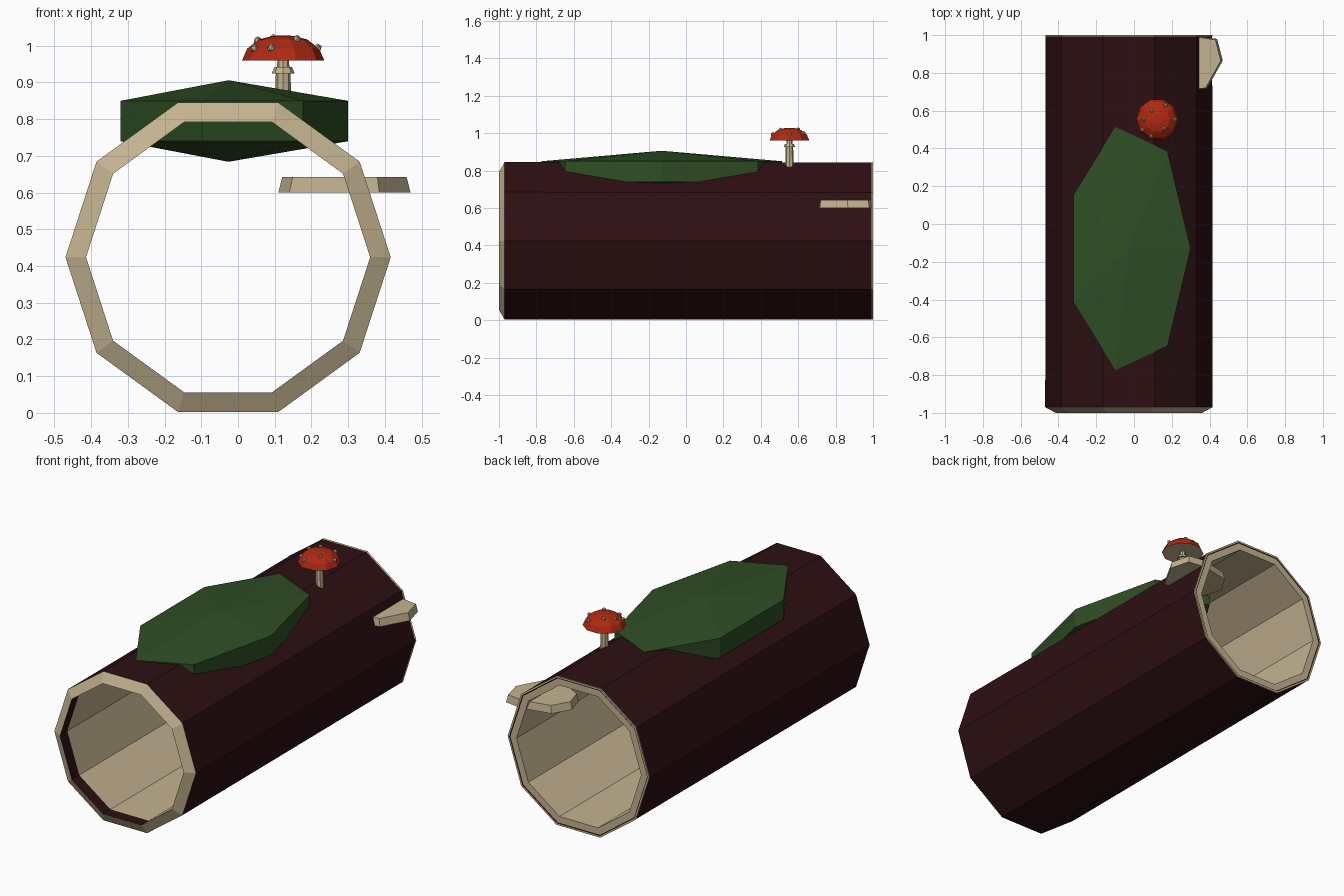
import bpy, bmesh, math
from mathutils import Vector

cube = bpy.data.objects.get("Cube")
if cube:
    bpy.data.objects.remove(cube, do_unlink=True)


def material(name, rgb):
    m = bpy.data.materials.new(name)
    m.use_nodes = True
    m.diffuse_color = (*rgb, 1)
    bsdf = m.node_tree.nodes["Principled BSDF"]
    bsdf.inputs["Base Color"].default_value = (*rgb, 1)
    bsdf.inputs["Roughness"].default_value = 0.9
    return m


BARK = material("dark_bark", (0.027, 0.005, 0.006))
WOOD = material("pale_wood", (0.55, 0.45, 0.28))
MOSS = material("moss_green", (0.028, 0.075, 0.018))
RED = material("cap_red", (0.43, 0.022, 0.006))


def finish(name, bm, mats):
    bmesh.ops.recalc_face_normals(bm, faces=bm.faces)
    mesh = bpy.data.meshes.new(name)
    bm.to_mesh(mesh)
    bm.free()
    for m in mats:
        mesh.materials.append(m)
    obj = bpy.data.objects.new(name, mesh)
    bpy.context.collection.objects.link(obj)
    return obj


def lathe(name, profile, sides, centre, mats, along_y=False, stretch=1, closed=False):
    """Turn (radius, height, material index) points; radius 0 makes a tip."""
    bm = bmesh.new()
    rings = []
    for r, h, _ in profile:
        ring = []
        for i in range(1 if r == 0 else sides):
            a = math.tau * i / sides
            u, v = r * math.cos(a), r * math.sin(a) * stretch
            p = Vector((u, h, v) if along_y else (u, v, h))
            ring.append(bm.verts.new(p + Vector(centre)))
        rings.append(ring)
    for k in range(len(profile) if closed else len(profile) - 1):
        a, b = rings[k], rings[(k + 1) % len(rings)]
        for i in range(sides):
            j = (i + 1) % sides
            corners = [a[i % len(a)], a[j % len(a)], b[j % len(b)], b[i % len(b)]]
            f = bm.faces.new(list(dict.fromkeys(corners)))
            f.material_index = profile[k][2]
    return finish(name, bm, mats)


# Hollow ten-sided log: chamfered front rim, bark outside, pale wood inside
lathe("hollow_log", [
    (0.387, -1.0, 1), (0.443, -0.97, 0),
    (0.441, 0.992, 1), (0.443, 1.0, 1),
    (0.434, 1.0, 0), (0.428, 0.997, 1),
    (0.39, 0.997, 1), (0.39, -0.93, 0),
], 10, (-0.027, 0, 0.424), [BARK, WOOD], along_y=True, closed=True)

# Moss cushion draped on the top
lathe("moss_patch", [(0, 0.684, 0), (0.326, 0.74, 0), (0.326, 0.85, 0), (0, 0.906, 0)],
      7, (-0.026, -0.13, 0), [MOSS], stretch=2.025)

# Mushroom stem with a flared collar
MX, MY = 0.123, 0.553
lathe("mushroom_stem", [
    (0, 0.815, 0), (0.023, 0.815, 0), (0.02, 0.925, 0), (0.031, 0.925, 0),
    (0.024, 0.942, 0), (0.017, 0.942, 0), (0.015, 0.97, 0), (0, 0.97, 0),
], 8, (MX, MY, 0), [WOOD])

# Mushroom cap with pale underside
lathe("mushroom_cap", [
    (0, 0.965, 1), (0.112, 0.96, 0), (0.098, 0.992, 0),
    (0.066, 1.017, 0), (0.028, 1.027, 0), (0, 1.028, 0),
], 10, (MX, MY, 0), [RED, WOOD])

# Small pale warts on the cap
bm = bmesh.new()
for angle, r, z in [(0, 0.094, 0.994), (175, 0.07, 1.014), (-52, 0.06, 1.018),
                    (120, 0.055, 1.02), (60, 0.088, 1.0), (-110, 0.094, 0.994),
                    (215, 0.095, 0.992)]:
    a = math.radians(angle)
    made = bmesh.ops.create_icosphere(bm, subdivisions=1, radius=0.012)
    bmesh.ops.translate(bm, verts=made["verts"],
                        vec=(MX + r * math.cos(a), MY + r * math.sin(a), z))
finish("cap_spots", bm, [WOOD])

# Shelf fungus growing through the wall near the back end
outline = [(0.47, 0.865), (0.44, 0.98), (0.335, 0.995), (0.17, 0.96),
           (0.11, 0.86), (0.14, 0.76), (0.25, 0.70), (0.385, 0.715)]
bm = bmesh.new()
low = [bm.verts.new((x, y, 0.60)) for x, y in outline]
high = [bm.verts.new((0.29 + (x - 0.29) * 0.94, 0.85 + (y - 0.85) * 0.96, 0.643))
        for x, y in outline]
bm.faces.new(low)
bm.faces.new(high)
for i in range(len(low)):
    j = (i + 1) % len(low)
    bm.faces.new((low[i], low[j], high[j], high[i]))
finish("shelf_fungus", bm, [WOOD])
